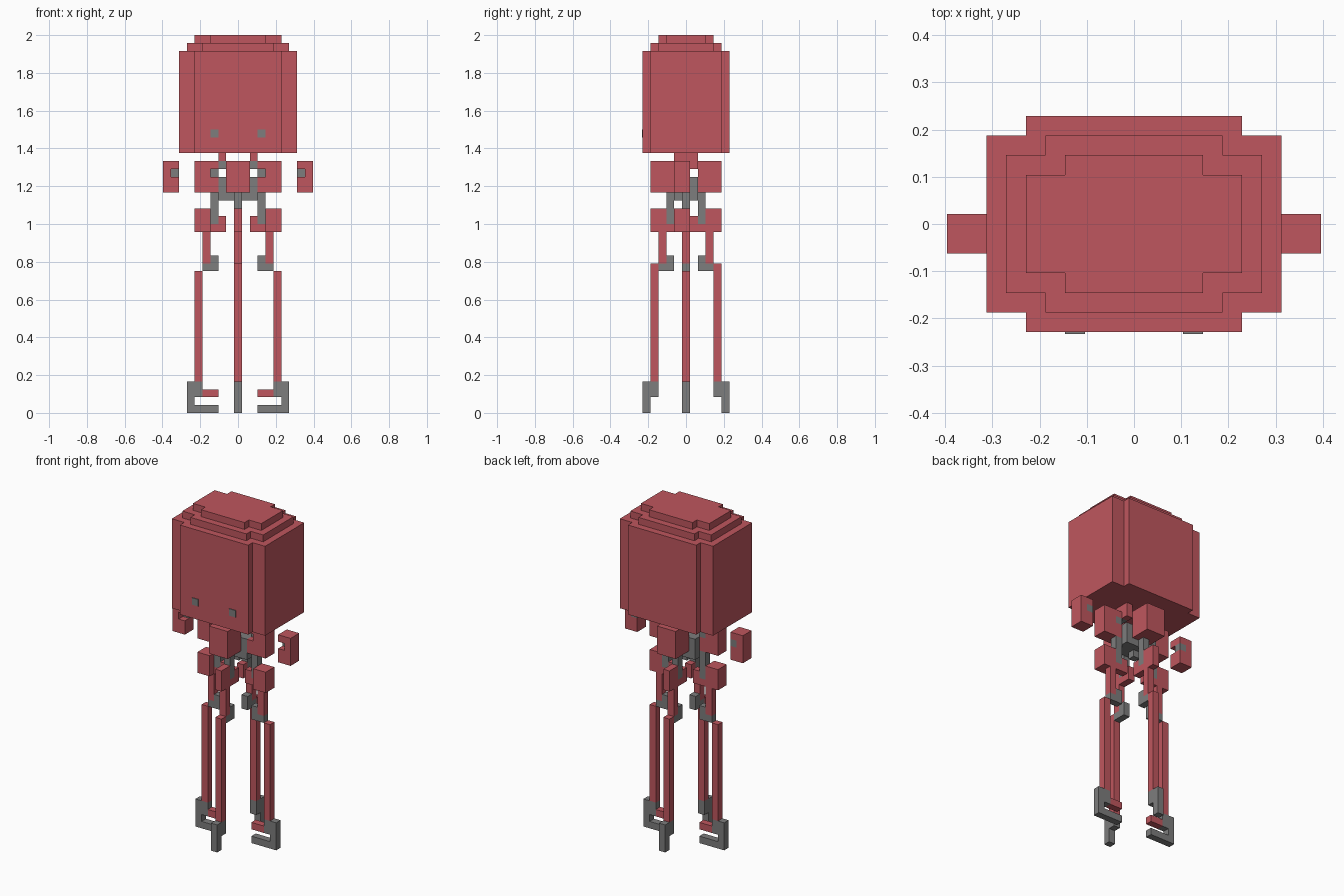
import bpy, bmesh

if "Cube" in bpy.data.objects:
    bpy.data.objects.remove(bpy.data.objects["Cube"], do_unlink=True)

U = 1 / 24  # one block of the grid


def material(name, rgb):
    m = bpy.data.materials.new(name)
    m.use_nodes = True
    m.diffuse_color = (*rgb, 1)
    m.node_tree.nodes["Principled BSDF"].inputs["Base Color"].default_value = (*rgb, 1)
    return m


RED = material("dusty_red", (0.52, 0.094, 0.112))
GREY = material("mid_grey", (0.205, 0.205, 0.205))


def finish(name, bm, mat):
    bmesh.ops.recalc_face_normals(bm, faces=bm.faces)
    me = bpy.data.meshes.new(name)
    bm.to_mesh(me)
    bm.free()
    me.materials.append(mat)
    bpy.context.collection.objects.link(bpy.data.objects.new(name, me))


def blocks(name, mat, boxes, place=lambda x, y: (x, y)):
    """Boxes given as (x0, x1, y0, y1, z0, z1) in grid units."""
    bm = bmesh.new()
    for x0, x1, y0, y1, z0, z1 in boxes:
        for v in bmesh.ops.create_cube(bm, size=1)["verts"]:
            x = x1 if v.co.x > 0 else x0
            y = y1 if v.co.y > 0 else y0
            z = z1 if v.co.z > 0 else z0
            x, y = place(x, y)
            v.co = (x * U, y * U, z * U)
    finish(name, bm, mat)


def tier(name, a, b, z0, z1):
    """Prism on a rectangle (half sizes a, b) with notched corners."""
    quarter = [(a, b - 1), (a - 2, b - 1), (a - 2, b)]
    pts = quarter + [(-x, y) for x, y in quarter[::-1]]
    pts += [(-x, -y) for x, y in pts]
    bm = bmesh.new()
    base = bm.faces.new([bm.verts.new((x * U, y * U, z0 * U)) for x, y in pts])
    top = bmesh.ops.extrude_face_region(bm, geom=[base], use_keep_orig=True)["geom"]
    for v in top:
        if isinstance(v, bmesh.types.BMVert):
            v.co.z = z1 * U
    finish(name, bm, RED)


# Head with two stepped tiers on top
tier("head", 7.5, 5.5, 33, 46)
tier("head_lower_step", 6.5, 4.5, 46, 47)
tier("head_upper_step", 5.5, 3.5, 47, 48)

# Grey hub under the head
blocks("hub", GREY, [(-2.5, 2.5, -1.5, 1.5, 27, 30), (-.5, .5, -.5, .5, 26, 27)])


def notched(name, x0, x1, place):
    """Side block with a slot cut in its inner edge and a grey pin inside."""
    blocks(name, RED, [(x0 + 1, x1, -1.5, .5, 28, 32),
                       (x0, x0 + 1, -1.5, .5, 28, 30),
                       (x0, x0 + 1, -1.5, .5, 31, 32)], place)
    blocks(name + "_pin", GREY, [(x0, x0 + 1, -.5, .5, 30, 31)], place)


# Left and right: eyes, neck, arms, side legs
for s, side in ((1, "left"), (-1, "right")):
    def place(x, y, s=s):
        return s * x, y

    blocks(side + "_eye", GREY, [(2.5, 3.5, -5.6, -5.5, 35, 36)], place)
    blocks(side + "_neck_post", RED, [(1.5, 2.5, -1.5, 1.5, 32, 33),
                                      (1.5, 2.5, .5, 1.5, 31, 32)], place)
    blocks(side + "_neck_joint", GREY, [(1.5, 2.5, -1.5, .5, 31, 32)], place)
    notched(side + "_arm", 7.5, 9.5, place)
    notched(side + "_hip", 2.5, 5.5, place)
    blocks(side + "_thigh_rod", GREY, [(2.5, 3.5, -.5, .5, 24, 28)], place)
    blocks(side + "_thigh", RED, [(3.5, 5.5, -1.5, .5, 23, 26),
                                  (2.5, 3.5, -.5, .5, 23, 24),
                                  (1.5, 2.5, -.5, .5, 23, 25)], place)
    blocks(side + "_shin", RED, [(3.5, 4.5, -.5, .5, 19, 23)], place)
    blocks(side + "_knee", GREY, [(3.5, 4.5, -.5, .5, 18, 19),
                                  (2.5, 3.5, -.5, .5, 18, 20)], place)
    blocks(side + "_lower_leg", RED, [(4.5, 5.5, -.5, .5, 4, 18)], place)
    blocks(side + "_foot", GREY, [(4.5, 6.5, -.5, .5, 2, 4),
                                  (5.5, 6.5, -.5, .5, 1, 2),
                                  (2.5, 6.5, -.5, .5, 0, 1)], place)
    blocks(side + "_toe", RED, [(2.5, 4.5, -.5, .5, 2, 3)], place)

# Front and back legs, laid out along y
for s, end in ((-1, "front"), (1, "back")):
    def place(x, y, s=s):
        return x, s * y

    blocks(end + "_hip", RED, [(-1.5, 1.5, 1.5, 4.5, 28, 32)], place)
    blocks(end + "_thigh_rod", GREY, [(-.5, .5, 1.5, 2.5, 24, 28)], place)
    blocks(end + "_thigh", RED, [(-.5, .5, 2.5, 4.5, 23, 26),
                                 (-.5, .5, 1.5, 2.5, 23, 24),
                                 (-.5, .5, .5, 1.5, 23, 25)], place)
    blocks(end + "_shin", RED, [(-.5, .5, 2.5, 3.5, 19, 23)], place)
    blocks(end + "_knee", GREY, [(-.5, .5, 2.5, 3.5, 18, 19),
                                 (-.5, .5, 1.5, 2.5, 18, 20)], place)
    blocks(end + "_lower_leg", RED, [(-.5, .5, 3.5, 4.5, 4, 19)], place)
    blocks(end + "_foot", GREY, [(-.5, .5, 3.5, 5.5, 2, 4),
                                 (-.5, .5, 4.5, 5.5, 0, 2)], place)
